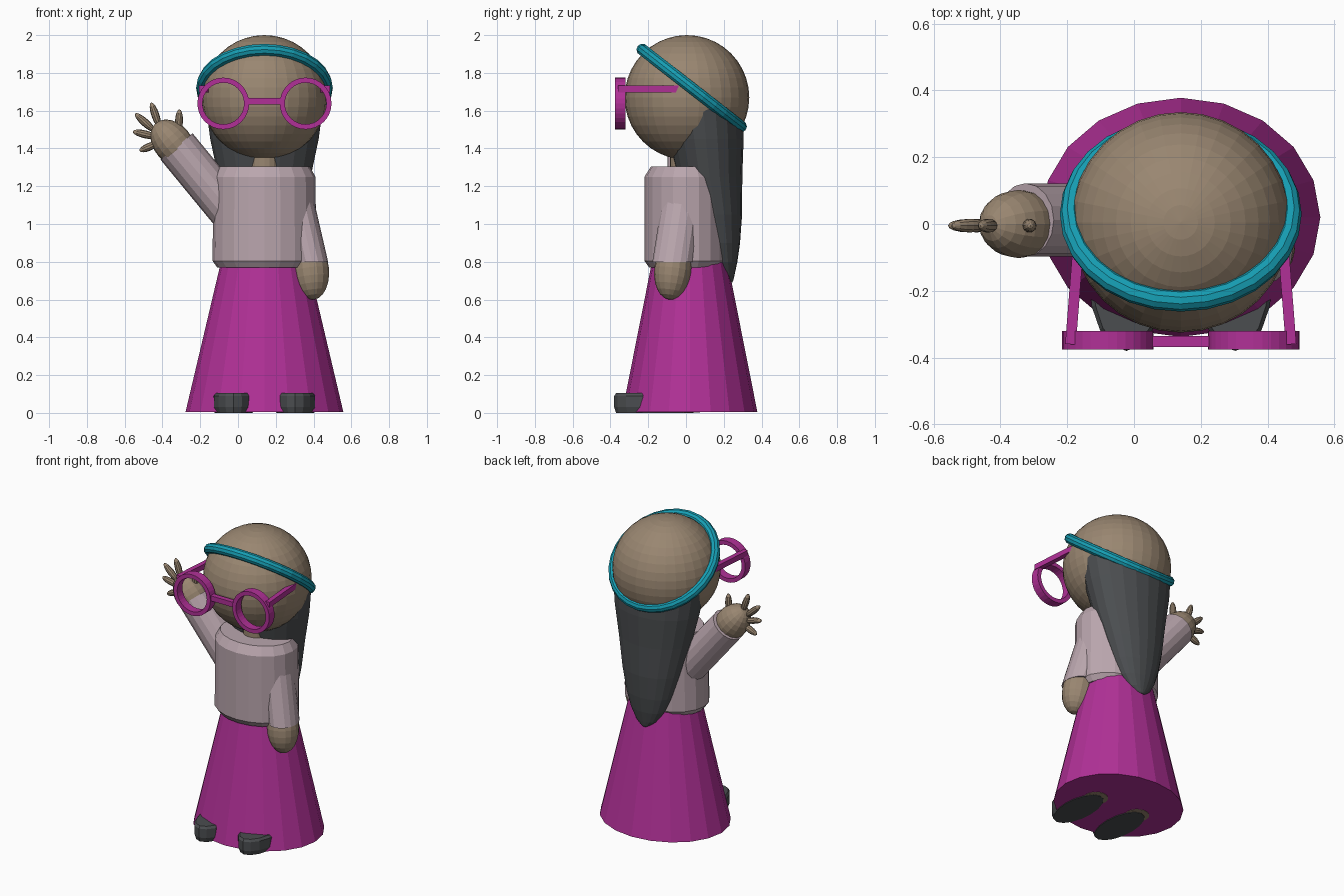
import bpy, bmesh, math
from mathutils import Matrix, Vector

if "Cube" in bpy.data.objects:
    bpy.data.objects.remove(bpy.data.objects["Cube"])

CX = 0.14  # body axis; the raised arm shifts the figure sideways


def mat(name, rgb):
    m = bpy.data.materials.new(name)
    m.diffuse_color = (*rgb, 1)
    m.use_nodes = True
    m.node_tree.nodes["Principled BSDF"].inputs["Base Color"].default_value = m.diffuse_color
    return m


SKIN = mat("skin", (0.32, 0.24, 0.165))
SKIRT = mat("magenta", (0.44, 0.03, 0.31))
SHIRT = mat("pale_pink", (0.49, 0.38, 0.42))
HAIR = mat("dark_grey", (0.07, 0.075, 0.08))
TEAL = mat("teal", (0.008, 0.34, 0.45))


def finish(name, bm, material):
    bmesh.ops.recalc_face_normals(bm, faces=bm.faces[:])
    me = bpy.data.meshes.new(name)
    bm.to_mesh(me)
    bm.free()
    me.materials.append(material)
    ob = bpy.data.objects.new(name, me)
    bpy.context.collection.objects.link(ob)
    return ob


def loft(name, rings, material, n=20):
    """Stack of horizontal ellipses (z, cx, cy, rx, ry), capped at both ends."""
    bm = bmesh.new()
    rows = []
    for z, cx, cy, rx, ry in rings:
        rows.append([bm.verts.new((cx + rx * math.sin(2 * math.pi * i / n),
                                   cy - ry * math.cos(2 * math.pi * i / n), z)) for i in range(n)])
    for a, b in zip(rows, rows[1:]):
        for i in range(n):
            j = (i + 1) % n
            bm.faces.new((a[i], a[j], b[j], b[i]))
    bm.faces.new(rows[0])
    bm.faces.new(rows[-1])
    return finish(name, bm, material)


def along(p, q):
    """Matrix at the middle of p-q with z along it, plus its length."""
    p, q = Vector(p), Vector(q)
    d = q - p
    return Matrix.Translation((p + q) / 2) @ d.to_track_quat('Z', 'Y').to_matrix().to_4x4(), d.length


def ellipsoid(name, p, q, r, material, u=16, v=12):
    m, length = along(p, q)
    bm = bmesh.new()
    bmesh.ops.create_uvsphere(bm, u_segments=u, v_segments=v, radius=1,
                              matrix=m @ Matrix.Diagonal((r, r, length / 2, 1)))
    return finish(name, bm, material)


def tube(name, p, q, r, material, n=16):
    m, length = along(p, q)
    bm = bmesh.new()
    bmesh.ops.create_cone(bm, cap_ends=True, segments=n, radius1=r, radius2=r, depth=length, matrix=m)
    return finish(name, bm, material)


def bar(name, p, q, w, h, material):
    m, length = along(p, q)
    bm = bmesh.new()
    bmesh.ops.create_cube(bm, size=1, matrix=m @ Matrix.Diagonal((w, h, length, 1)))
    return finish(name, bm, material)


def spun(name, profile, axis, matrix, n, material):
    """Closed profile swept a full turn about an axis through the origin."""
    bm = bmesh.new()
    vs = [bm.verts.new(p) for p in profile]
    es = [bm.edges.new((vs[i], vs[(i + 1) % len(vs)])) for i in range(len(vs))]
    bmesh.ops.spin(bm, geom=vs + es, cent=(0, 0, 0), axis=axis, angle=2 * math.pi, steps=n)
    bmesh.ops.remove_doubles(bm, verts=bm.verts[:], dist=1e-4)
    bmesh.ops.transform(bm, matrix=matrix, verts=bm.verts[:])
    return finish(name, bm, material)


# skirt, torso and neck
loft("skirt", [(0.004, CX, 0.02, 0.418, 0.358), (0.80, CX, 0.02, 0.23, 0.2)], SKIRT)
loft("torso", [(0.77, CX, 0, 0.25, 0.195), (0.805, CX, 0, 0.275, 0.22),
               (1.25, CX, 0, 0.27, 0.22), (1.305, CX, 0, 0.24, 0.185)], SHIRT)
loft("neck", [(1.28, CX, 0, 0.085, 0.085), (1.42, CX, 0, 0.085, 0.085)], SKIN)

# head
ellipsoid("head", (CX, 0.005, 1.34), (CX, 0.005, 2.0), 0.33, SKIN, 32, 20)

# long hair tapering down the back
loft("hair", [(z, CX, y, rx, ry) for z, y, rx, ry in (
    (0.69, 0.235, 0.015, 0.01), (0.70, 0.228, 0.035, 0.022), (0.73, 0.215, 0.075, 0.042),
    (0.80, 0.20, 0.12, 0.072), (0.90, 0.183, 0.16, 0.103), (1.05, 0.16, 0.20, 0.137),
    (1.25, 0.125, 0.245, 0.173), (1.45, 0.105, 0.287, 0.20), (1.62, 0.09, 0.31, 0.21))], HAIR)

# tilted headband
circle = [(0.33 + 0.032 * math.cos(math.pi * k / 5), 0, 0.032 * math.sin(math.pi * k / 5)) for k in range(10)]
spun("headband", circle, (0, 0, 1),
     Matrix.Translation((CX, 0.03, 1.72)) @ Matrix.Rotation(math.radians(-37.9), 4, 'X'), 28, TEAL)

# glasses, legs and shoes in mirrored pairs
rim = [(0.11, -0.028, 0), (0.137, -0.028, 0), (0.137, 0.028, 0), (0.11, 0.028, 0)]
for side, s in (("left", -1), ("right", 1)):
    spun("lens_rim_" + side, rim, (0, 1, 0),
         Matrix.Translation((CX + s * 0.218, -0.348, 1.638)), 32, SKIRT)
    bar("temple_" + side, (CX + s * 0.33, -0.36, 1.715), (CX + s * 0.305, -0.04, 1.715), 0.032, 0.036, SKIRT)
    fx = CX + s * 0.163
    loft("leg_" + side, [(0.002, fx, 0.0, 0.075, 0.075), (0.4, fx, 0.0, 0.075, 0.075)], SKIN, 16)
    loft("shoe_" + side, [(0.0, fx, -0.165, 0.10, 0.205), (0.03, fx, -0.165, 0.112, 0.215),
                          (0.09, fx, -0.165, 0.112, 0.215), (0.105, fx, -0.165, 0.10, 0.205)], HAIR, 16)
bar("glasses_bridge", (CX - 0.09, -0.352, 1.65), (CX + 0.09, -0.352, 1.65), 0.034, 0.034, SKIRT)

# lowered arm
loft("lowered_sleeve", [(0.80, 0.392, -0.07, 0.085, 0.108), (1.2, 0.30, -0.01, 0.085, 0.105)], SHIRT, 16)
hand = ellipsoid("lowered_hand", (0.365, -0.05, 0.92), (0.402, -0.09, 0.60), 0.098, SKIN)

# raised arm with open hand
tube("raised_sleeve", (-0.037, 0.012, 1.06), (-0.325, 0.012, 1.41), 0.11, SHIRT)
ellipsoid("raised_hand", (-0.255, 0.0, 1.32), (-0.435, 0.0, 1.535), 0.102, SKIN)
digits = [(-0.415, 1.51, -0.46, 1.643), (-0.44, 1.49, -0.545, 1.585), (-0.43, 1.46, -0.557, 1.49),
          (-0.42, 1.43, -0.522, 1.387), (-0.315, 1.48, -0.31, 1.607)]
for i, (x0, z0, x1, z1) in enumerate(digits):
    ellipsoid("thumb" if i == 4 else f"finger_{i + 1}", (x0, -0.005, z0), (x1, -0.005, z1), 0.021, SKIN, 10, 8)
